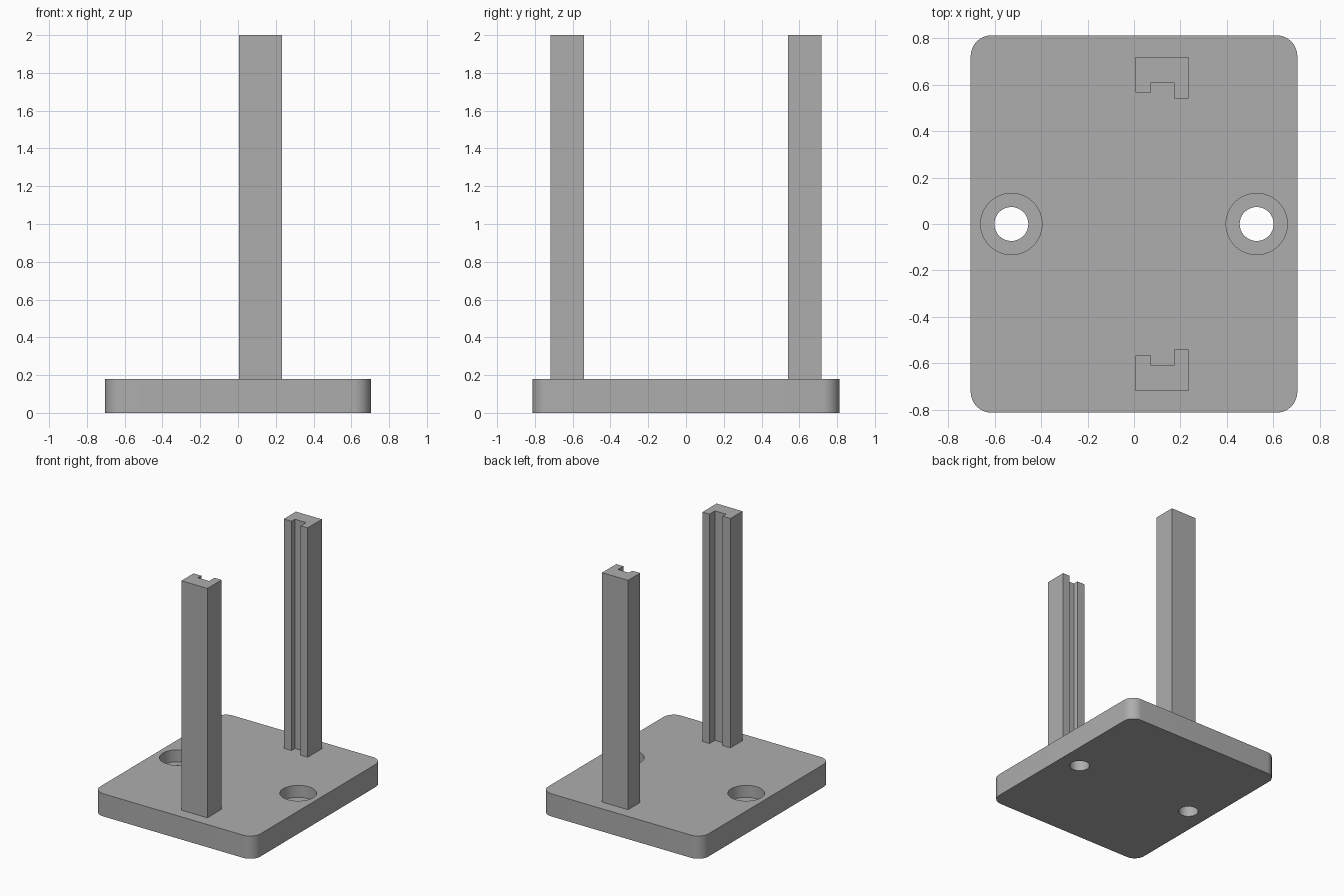
import bpy
import bmesh
from math import cos, sin, pi, radians

cube = bpy.data.objects.get("Cube")
if cube:
    bpy.data.objects.remove(cube, do_unlink=True)

GREY = (0.42, 0.42, 0.42, 1)
grey = bpy.data.materials.new("plain grey")
grey.use_nodes = True
grey.diffuse_color = GREY
grey.node_tree.nodes["Principled BSDF"].inputs["Base Color"].default_value = GREY

BASE_TOP = 0.18
HEIGHT = 2.0


def add_prism(name, outline, z0, z1):
    """Extrude a flat outline from z0 up to z1."""
    bm = bmesh.new()
    face = bm.faces.new([bm.verts.new((x, y, z0)) for x, y in outline])
    extruded = bmesh.ops.extrude_face_region(bm, geom=[face])["geom"]
    for v in extruded:
        if isinstance(v, bmesh.types.BMVert):
            v.co.z = z1
    bmesh.ops.recalc_face_normals(bm, faces=bm.faces)
    mesh = bpy.data.meshes.new(name)
    bm.to_mesh(mesh)
    bm.free()
    mesh.materials.append(grey)
    obj = bpy.data.objects.new(name, mesh)
    bpy.context.collection.objects.link(obj)
    return obj


def arc(cx, cy, r, start, sweep, steps):
    return [(cx + r * cos(start + sweep * i / steps),
             cy + r * sin(start + sweep * i / steps)) for i in range(steps + 1)]


def cut_hole(target, x, radius, z0, z1):
    """Bore a round hole into the target and discard the cutter."""
    cutter = add_prism("hole_cutter", arc(x, 0, radius, 0, 2 * pi, 64)[:-1], z0, z1)
    cutter.hide_render = True
    mod = target.modifiers.new("hole", 'BOOLEAN')
    mod.operation = 'DIFFERENCE'
    mod.solver = 'EXACT'
    mod.object = cutter
    bpy.context.view_layer.objects.active = target
    bpy.ops.object.modifier_apply(modifier=mod.name)
    bpy.data.objects.remove(cutter, do_unlink=True)


# Base plate with rounded corners
half_x, half_y, corner = 0.703, 0.812, 0.09
outline = []
for i, (sx, sy) in enumerate([(1, 1), (-1, 1), (-1, -1), (1, -1)]):
    outline += arc(sx * (half_x - corner), sy * (half_y - corner),
                   corner, i * pi / 2, pi / 2, 12)
base = add_prism("base_plate", outline, 0, BASE_TOP)

# Counterbored screw holes
for x in (-0.528, 0.528):
    cut_hole(base, x, 0.132, BASE_TOP - 0.095, BASE_TOP + 0.1)
    cut_hole(base, x, 0.073, -0.1, BASE_TOP)

bpy.ops.object.select_all(action='DESELECT')
base.select_set(True)
bpy.context.view_layer.objects.active = base
bpy.ops.object.shade_smooth_by_angle(angle=radians(30))

# Upright posts, each grooved on the side facing the other
left, right, groove_left, groove_right = 0.006, 0.234, 0.074, 0.172
outer, groove, short_lip, long_lip = 0.718, 0.608, 0.566, 0.54
profile = [(left, outer), (left, short_lip), (groove_left, short_lip),
           (groove_left, groove), (groove_right, groove),
           (groove_right, long_lip), (right, long_lip), (right, outer)]
for name, side in (("back_post", 1), ("front_post", -1)):
    add_prism(name, [(x, side * y) for x, y in profile], BASE_TOP, HEIGHT)
